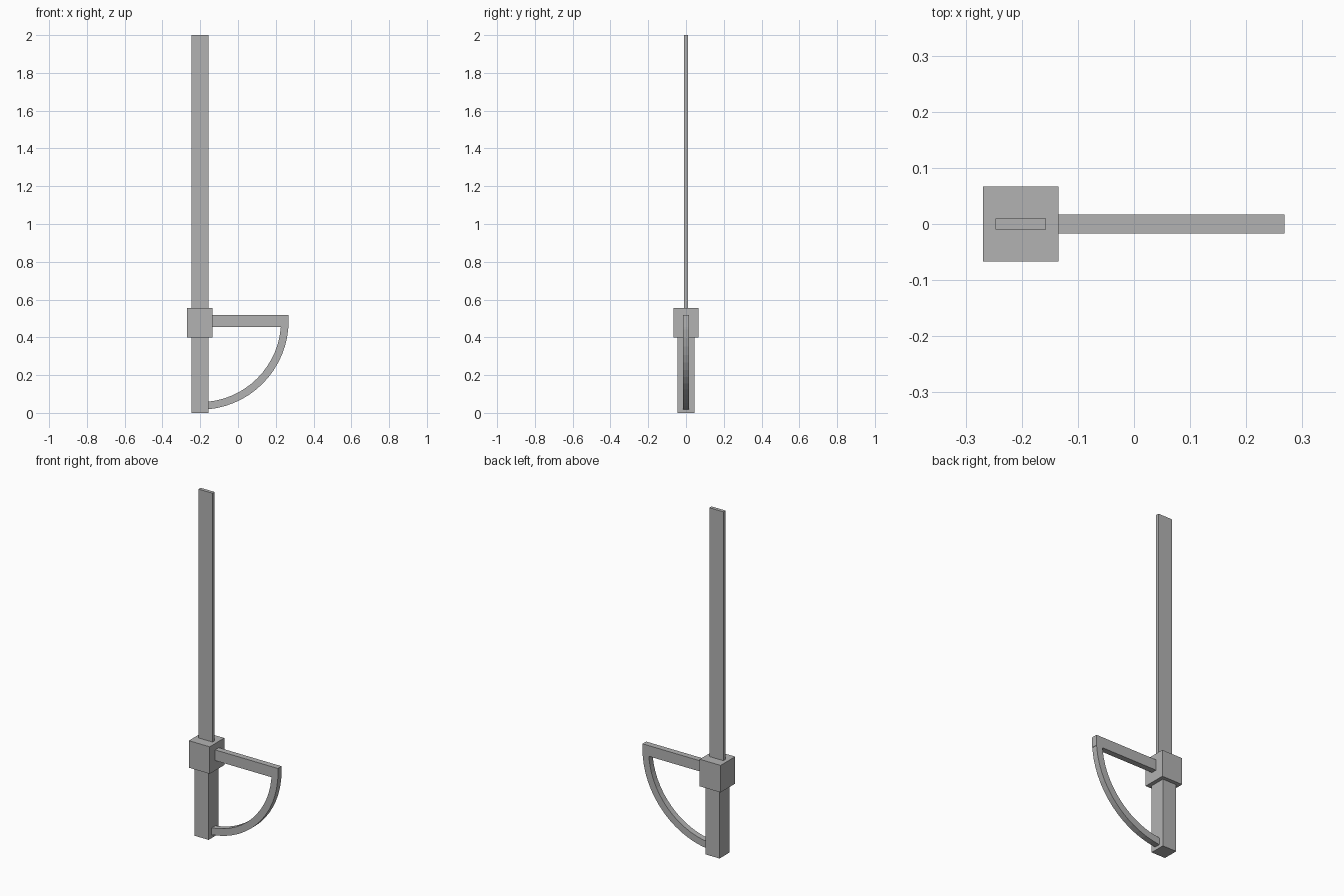
import bpy
import bmesh
from math import cos, sin, pi

cube = bpy.data.objects.get("Cube")
if cube:
    bpy.data.objects.remove(cube, do_unlink=True)

# One flat grey for the whole sword
grey = bpy.data.materials.new("steel_grey")
grey.use_nodes = True
colour = (0.45, 0.45, 0.45, 1)
grey.diffuse_color = colour
grey.node_tree.nodes["Principled BSDF"].inputs["Base Color"].default_value = colour


def add_object(name, bm):
    bmesh.ops.recalc_face_normals(bm, faces=bm.faces)
    mesh = bpy.data.meshes.new(name)
    bm.to_mesh(mesh)
    bm.free()
    mesh.materials.append(grey)
    obj = bpy.data.objects.new(name, mesh)
    bpy.context.collection.objects.link(obj)
    return obj


def extrude_profile(name, points, depth):
    """Extrude an x-z outline evenly to both sides of y = 0."""
    bm = bmesh.new()
    face = bm.faces.new([bm.verts.new((x, -depth / 2, z)) for x, z in points])
    result = bmesh.ops.extrude_face_region(bm, geom=[face])
    moved = [g for g in result["geom"] if isinstance(g, bmesh.types.BMVert)]
    bmesh.ops.translate(bm, verts=moved, vec=(0, depth, 0))
    return add_object(name, bm)


def block(name, x0, x1, z0, z1, depth):
    return extrude_profile(name, [(x0, z0), (x1, z0), (x1, z1), (x0, z1)], depth)


AXIS = -0.202       # x of the blade and grip
HALF = 0.045        # half width of blade and grip
GUARD = 0.067       # half width of the guard block
TIP = 0.268         # far end of the crossbar
BAR_Z = 0.487       # middle of the crossbar
BAR_DEPTH = 0.034

# Straight parts
block("grip", AXIS - HALF, AXIS + HALF, 0, 0.40, 0.09)
block("guard_block", AXIS - GUARD, AXIS + GUARD, 0.398, 0.555, 2 * GUARD)
block("blade", AXIS - HALF, AXIS + HALF, 0.55, 2, 0.02)
block("crossbar", AXIS + HALF, TIP, 0.456, 0.518, BAR_DEPTH)

# Quarter-circle knuckle bow from the crossbar tip down to the grip
outer, inner, steps = TIP - AXIS, TIP - AXIS - 0.04, 16
angles = [-pi / 2 * i / steps for i in range(steps + 1)]
outline = [(AXIS + outer * cos(a), BAR_Z + outer * sin(a)) for a in angles]
outline += [(AXIS + inner * cos(a), BAR_Z + inner * sin(a)) for a in reversed(angles)]
extrude_profile("knuckle_bow", outline, BAR_DEPTH)
